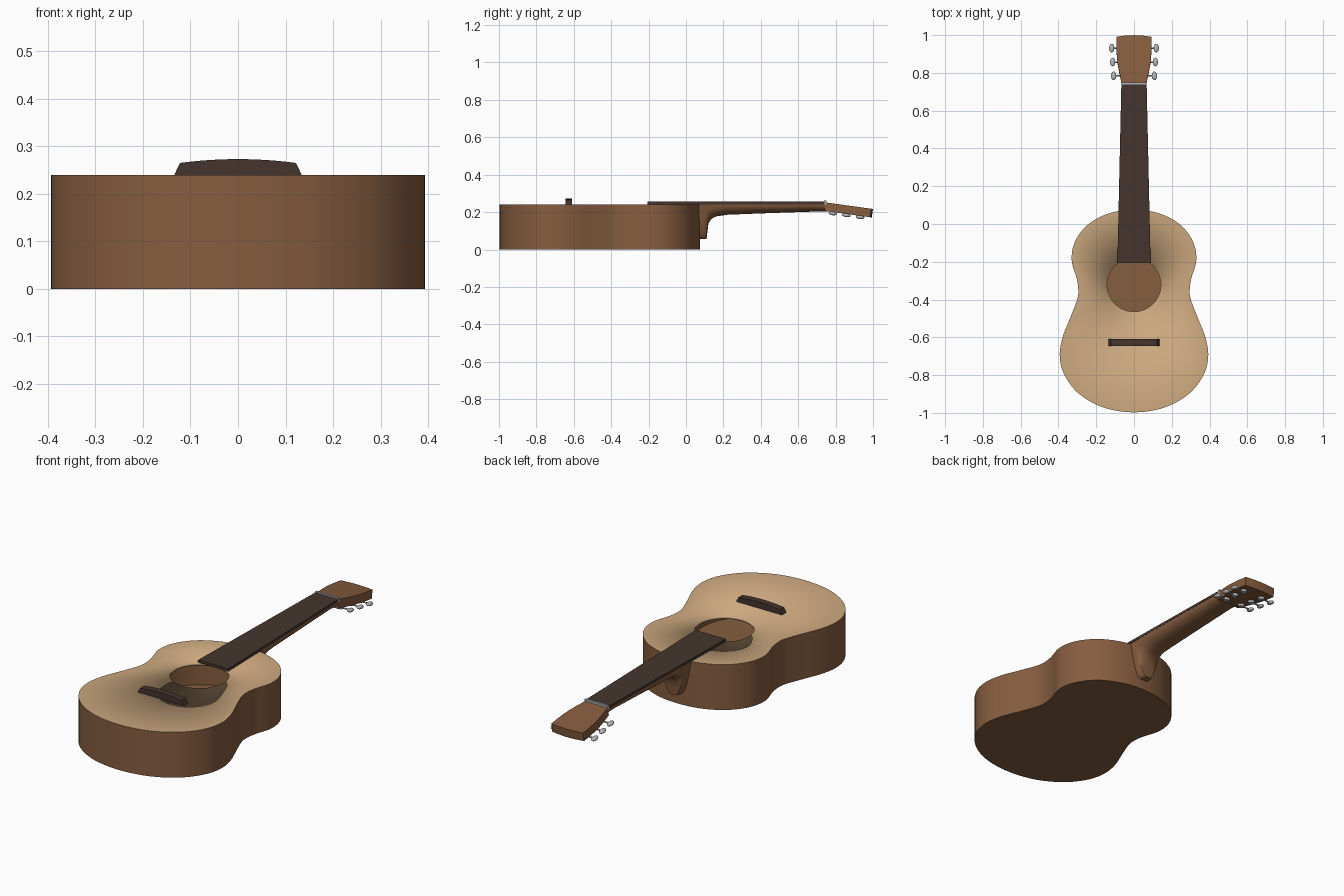
import bpy, bmesh, math
from mathutils import Vector, Matrix

if "Cube" in bpy.data.objects:
    bpy.data.objects.remove(bpy.data.objects["Cube"])


def material(name, rgb):
    m = bpy.data.materials.new(name)
    m.diffuse_color = (*rgb, 1)
    m.use_nodes = True
    m.node_tree.nodes["Principled BSDF"].inputs["Base Color"].default_value = m.diffuse_color
    return m


wood = material("brown_wood", (0.24, 0.11, 0.05))
spruce = material("pale_top", (0.60, 0.39, 0.21))
ebony = material("dark_wood", (0.06, 0.036, 0.027))
metal = material("metal", (0.45, 0.47, 0.48))


def finish(bm, name, mats, smooth=True):
    bmesh.ops.recalc_face_normals(bm, faces=bm.faces)
    me = bpy.data.meshes.new(name)
    bm.to_mesh(me)
    bm.free()
    for m in mats:
        me.materials.append(m)
    ob = bpy.data.objects.new(name, me)
    bpy.context.collection.objects.link(ob)
    bpy.context.view_layer.objects.active = ob
    bpy.ops.object.select_all(action='DESELECT')
    ob.select_set(True)
    if smooth:
        bpy.ops.object.shade_smooth_by_angle(angle=math.radians(35))
    return ob


def loft(name, rings, mat):
    bm = bmesh.new()
    vs = [[bm.verts.new(p) for p in r] for r in rings]
    n = len(vs[0])
    for a, b in zip(vs, vs[1:]):
        for i in range(n):
            bm.faces.new((a[i], a[(i + 1) % n], b[(i + 1) % n], b[i]))
    bm.faces.new(vs[0])
    bm.faces.new(vs[-1])
    return finish(bm, name, [mat])


def spline(pts, steps):
    out = []
    for i in range(1, len(pts) - 2):
        a, b, c, d = (Vector(p) for p in pts[i - 1:i + 3])
        for s in range(steps):
            t = s / steps
            out.append(0.5 * (2 * b + (c - a) * t + (2 * a - 5 * b + 4 * c - d) * t * t
                              + (3 * b - a - 3 * c + d) * t ** 3))
    return out


# body: hollow shell with round sound hole
half = [(0, -0.997), (0.16, -0.972), (0.29, -0.90), (0.368, -0.80), (0.393, -0.70),
        (0.378, -0.60), (0.335, -0.49), (0.301, -0.40), (0.295, -0.35), (0.303, -0.29),
        (0.33, -0.19), (0.311, -0.09), (0.24, 0.0), (0.13, 0.057), (0, 0.075)]
flip = lambda p: (-p[0], p[1])
right = spline([flip(half[1])] + half + [flip(half[-2])], 8)
right.append(Vector(half[-1]))
outline = right + [Vector((-p.x, p.y)) for p in reversed(right[1:-1])]
hole_c, hole_r = Vector((0, -0.322)), 0.142
bm = bmesh.new()
low = [bm.verts.new((p.x, p.y, 0)) for p in outline]
high = [bm.verts.new((p.x, p.y, 0.24)) for p in outline]
rim = []
for p in outline:
    q = hole_c + (p - hole_c).normalized() * hole_r
    rim.append(bm.verts.new((q.x, q.y, 0.24)))
n = len(outline)
bm.faces.new(low[::-1])
for i in range(n):
    j = (i + 1) % n
    bm.faces.new((low[i], low[j], high[j], high[i]))
    bm.faces.new((high[i], high[j], rim[j], rim[i])).material_index = 1
body = finish(bm, "body", [wood, spruce])
shell = body.modifiers.new("shell", 'SOLIDIFY')
shell.thickness = 0.012
shell.offset = -1

# neck and heel: (y, half width, bottom z, squareness, taper)
TOP = 0.246
sections = [(0.055, 0.080, 0.055, 0.4, 0.40), (0.095, 0.080, 0.055, 0.5, 0.45),
            (0.110, 0.080, 0.057, 0.6, 0.50), (0.115, 0.080, 0.10, 0.65, 0.42),
            (0.120, 0.080, 0.14, 0.7, 0.3), (0.135, 0.0795, 0.163, 0.8, 0.15),
            (0.16, 0.079, 0.177, 0.9, 0.05), (0.22, 0.078, 0.186, 0.9, 0),
            (0.45, 0.073, 0.195, 0.9, 0), (0.69, 0.067, 0.203, 0.9, 0),
            (0.75, 0.066, 0.203, 0.7, 0)]
rings = []
for y, w, zb, e, taper in sections:
    ring = []
    for k in range(25):
        t = math.pi * k / 24
        u, v = math.cos(t), max(math.sin(t), 0) ** e
        x = math.copysign(abs(u) ** e, u) * w * (1 - taper * v)
        ring.append((x, y, TOP - (TOP - zb) * v))
    rings.append(ring)
loft("neck", rings, wood)


def slab(name, quad, z0, z1, mat):
    return loft(name, [[(x, y, z) for x, y in quad] for z in (z0, z1)], mat)


# neck extension over the top, fretboard and nut
slab("neck_extension", [(-0.083, -0.17), (0.083, -0.17), (0.08, 0.07), (-0.08, 0.07)],
     0.236, TOP, wood)
slab("fretboard", [(-0.088, -0.207), (0.088, -0.207), (0.067, 0.74), (-0.067, 0.74)],
     0.242, 0.256, ebony)
slab("nut", [(-0.067, 0.739), (0.067, 0.739), (0.067, 0.75), (-0.067, 0.75)],
     0.24, 0.262, metal)

# bridge with arched top
arch = [(-0.122 + 0.244 * k / 12, 0.265 + 0.008 * (1 - (k / 6 - 1) ** 2)) for k in range(13)]
prof = [(-0.135, 0.238)] + arch + [(0.135, 0.238)]
loft("bridge", [[(x, y, z) for x, z in prof] for y in (-0.645, -0.610)], ebony)

# headstock, tilted back
tilt = Matrix.Translation((0, 0.745, 0.252)) @ Matrix.Rotation(-0.137, 4, 'X')
side = [(0.066, 0), (0.070, 0.025), (0.079, 0.065), (0.087, 0.11), (0.0915, 0.16),
        (0.093, 0.20), (0.093, 0.248), (0.05, 0.2545), (0, 0.257)]
shape = side + [(-x, y) for x, y in reversed(side[:-1])]
loft("headstock", [[tilt @ Vector((x, y, z)) for x, y in shape] for z in (-0.046, 0)], wood)

# tuners: gear under the headstock, shaft and flat oval knob
for i, (y, kx) in enumerate([(0.047, 0.108), (0.121, 0.113), (0.195, 0.118)]):
    for s in (-1, 1):
        bm = bmesh.new()
        place = lambda x, z: tilt @ Matrix.Translation((s * x, y, z))
        bmesh.ops.create_cone(bm, cap_ends=True, segments=20, radius1=0.016, radius2=0.016,
                              depth=0.014, matrix=place(kx - 0.06, -0.052))
        bmesh.ops.create_cone(bm, cap_ends=True, segments=12, radius1=0.004, radius2=0.004,
                              depth=0.06, matrix=place(kx - 0.03, -0.053)
                              @ Matrix.Rotation(math.pi / 2, 4, 'Y'))
        bmesh.ops.create_uvsphere(bm, u_segments=20, v_segments=12, radius=1,
                                  matrix=place(kx, -0.053)
                                  @ Matrix.Diagonal((0.014, 0.023, 0.010, 1)))
        finish(bm, f"tuner_{'left' if s < 0 else 'right'}_{i + 1}", [metal])
